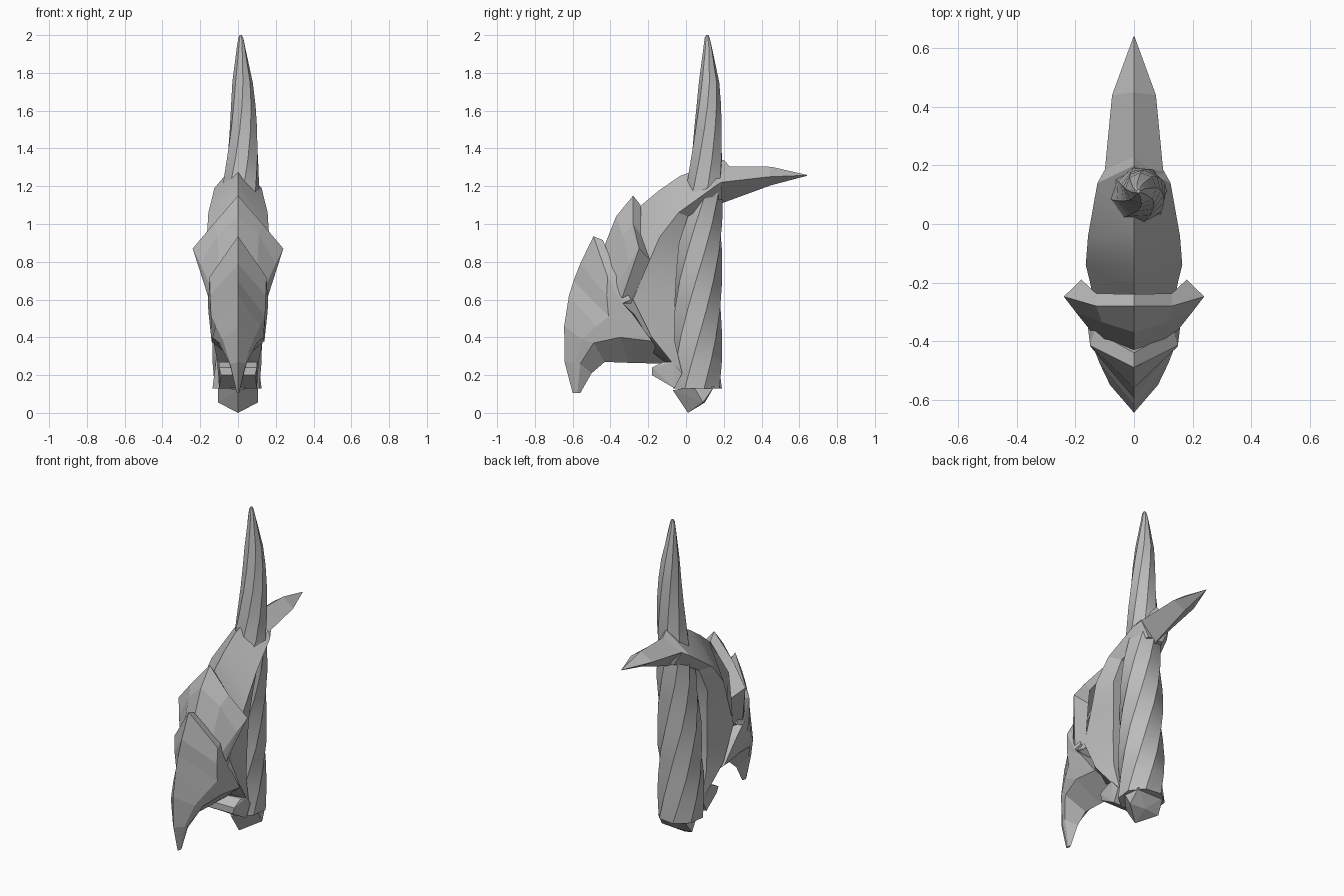
import bpy, bmesh, math

cube = bpy.data.objects.get("Cube")
if cube:
    bpy.data.objects.remove(cube, do_unlink=True)

GREY = (0.5, 0.5, 0.5, 1)
mat = bpy.data.materials.new("stone grey")
mat.use_nodes = True
mat.diffuse_color = GREY
mat.node_tree.nodes["Principled BSDF"].inputs["Base Color"].default_value = GREY


def finish(name, bm):
    bmesh.ops.remove_doubles(bm, verts=bm.verts, dist=0.0005)
    bmesh.ops.recalc_face_normals(bm, faces=bm.faces)
    mesh = bpy.data.meshes.new(name)
    bm.to_mesh(mesh)
    bm.free()
    mesh.materials.append(mat)
    obj = bpy.data.objects.new(name, mesh)
    bpy.context.collection.objects.link(obj)
    return obj


def loft(name, rings):
    """Skin closed rings of equal length and cap both ends."""
    bm = bmesh.new()
    rows = [[bm.verts.new(p) for p in ring] for ring in rings]
    n = len(rows[0])
    for a, b in zip(rows, rows[1:]):
        for i in range(n):
            j = (i + 1) % n
            bm.faces.new((a[i], a[j], b[j], b[i]))
    bm.faces.new(rows[0])
    bm.faces.new(rows[-1])
    return finish(name, bm)


def mirror_ring(half):
    """Complete a half ring on the +x side."""
    return half + [(-x, y, z) for x, y, z in reversed(half) if x > 0]


def hull(name, half):
    """Convex solid from mirrored points."""
    bm = bmesh.new()
    for x, y, z in half:
        bm.verts.new((x, y, z))
        if x > 0:
            bm.verts.new((-x, y, z))
    res = bmesh.ops.convex_hull(bm, input=bm.verts)
    junk = {g for g in res["geom_interior"] + res["geom_unused"]
            if isinstance(g, bmesh.types.BMVert)}
    bmesh.ops.delete(bm, geom=list(junk), context='VERTS')
    bmesh.ops.dissolve_limit(bm, angle_limit=0.02, verts=bm.verts, edges=bm.edges)
    return finish(name, bm)


def soften(obj, degrees):
    bpy.ops.object.select_all(action='DESELECT')
    obj.select_set(True)
    bpy.context.view_layer.objects.active = obj
    bpy.ops.object.shade_smooth_by_angle(angle=math.radians(degrees))


# Twisted horn: centre x, centre y, height, radius
horn = [(-.005, .06, .13, .135), (-.005, .06, .27, .133), (-.005, .06, .4, .132),
        (0, .062, .55, .13), (0, .065, .7, .127), (.005, .072, .85, .122),
        (.01, .08, 1.0, .115), (.015, .1, 1.2, .098), (.024, .109, 1.35, .087),
        (.029, .116, 1.5, .075), (.028, .121, 1.63, .065), (.024, .122, 1.75, .054),
        (.016, .115, 1.93, .024), (.015, .112, 1.985, .014), (.015, .112, 2.0, .006)]
SIDES = 8
rings = []
for cx, cy, z, r in horn:
    ring = []
    for i in range(SIDES):
        a = math.tau * i / SIDES + 2.1 * min(z, 1.2) + 1.2 * max(z - 1.2, 0)
        ring.append((cx + r * math.cos(a), cy + r * math.sin(a), z))
    rings.append(ring)
soften(loft("twisted_horn", rings), 28)

# Tail spike: ridge, side, keel
tail = [
    [(0, .64, 1.26), (.002, .64, 1.258), (0, .64, 1.255)],
    [(0, .45, 1.303), (.075, .44, 1.25), (0, .45, 1.205)],
    [(0, .2, 1.305), (.1, .18, 1.22), (0, .19, 1.11)],
    [(0, .08, 1.28), (.12, .1, 1.17), (0, .1, 1.08)],
]
loft("tail_spike", [mirror_ring(s) for s in tail])

# Body under the plates: ridge, side, inner edge beside the horn
body = [
    [(0, .23, 1.305), (.1, .185, 1.22), (.05, .19, 1.13)],
    [(0, .2, 1.34), (.125, .14, 1.19), (.07, .14, 1.12)],
    [(0, -.03, 1.255), (.157, -.04, 1.06), (.1, .01, 1.04)],
    [(0, -.14, 1.18), (.165, -.14, .93), (.125, -.035, .9)],
    [(0, -.23, 1.105), (.15, -.2, .79), (.11, -.05, .75)],
    [(0, -.42, .85), (.135, -.28, .6), (.105, -.06, .55)],
    [(0, -.35, .42), (.135, -.18, .4), (.1, -.06, .38)],
    [(0, -.1, .26), (.105, -.06, .25), (.09, -.02, .21)],
]
soften(loft("body", [mirror_ring(s) for s in body]), 25)

# Broad middle plate, centre to side: lower front, fold, rim, back of rim
plate = [
    [(0, -.45, .84), (0, -.37, 1.04), (0, -.28, 1.15), (0, -.24, 1.1)],
    [(.1, -.4, .76), (.11, -.335, .94), (.13, -.28, 1.0), (.13, -.237, .94)],
    [(.14, -.375, .66), (.2, -.3, .79), (.24, -.248, .87), (.18, -.19, .81)],
    [(.14, -.375, .58), (.145, -.36, .59), (.15, -.345, .59), (.12, -.29, .58)],
]
other_half = [[(-x, y, z) for x, y, z in s] for s in reversed(plate[1:])]
loft("middle_plate", other_half + plate)

# Front plate and beak: ridge, flank, lower edge, underside
beak = [
    [(0, -.44, .915), (.135, -.365, .73), (.15, -.29, .6), (0, -.35, .6)],
    [(0, -.49, .935), (.15, -.415, .72), (.16, -.335, .58), (0, -.33, .56)],
    [(0, -.56, .79), (.148, -.42, .62), (.155, -.28, .52), (0, -.25, .5)],
    [(0, -.595, .7), (.143, -.41, .51), (.14, -.18, .38), (0, -.1, .26)],
    [(0, -.62, .62), (.118, -.475, .46), (.135, -.35, .4), (0, -.3, .265)],
    [(0, -.645, .46), (.082, -.55, .39), (.1, -.49, .37), (0, -.43, .27)],
    [(0, -.643, .27), (.04, -.59, .26), (.045, -.56, .26), (0, -.5, .21)],
    [(0, -.6, .105), (.006, -.585, .105), (.006, -.575, .105), (0, -.56, .105)],
]
loft("front_plate_and_beak", [mirror_ring(s) for s in beak])

# Jaw in front of the horn
hull("jaw", [
    (.11, -.07, .27), (.1, -.02, .21), (.1, -.18, .24), (.09, -.18, .2),
    (.1, -.06, .13), (0, -.06, .13), (.1, -.12, .27)])

# Wedge foot under the horn
hull("foot", [
    (0, -.07, .12), (0, .01, 0), (.105, .09, .055), (.105, .04, .14),
    (.09, .15, .14), (0, .1, .055), (0, .15, .14)])
